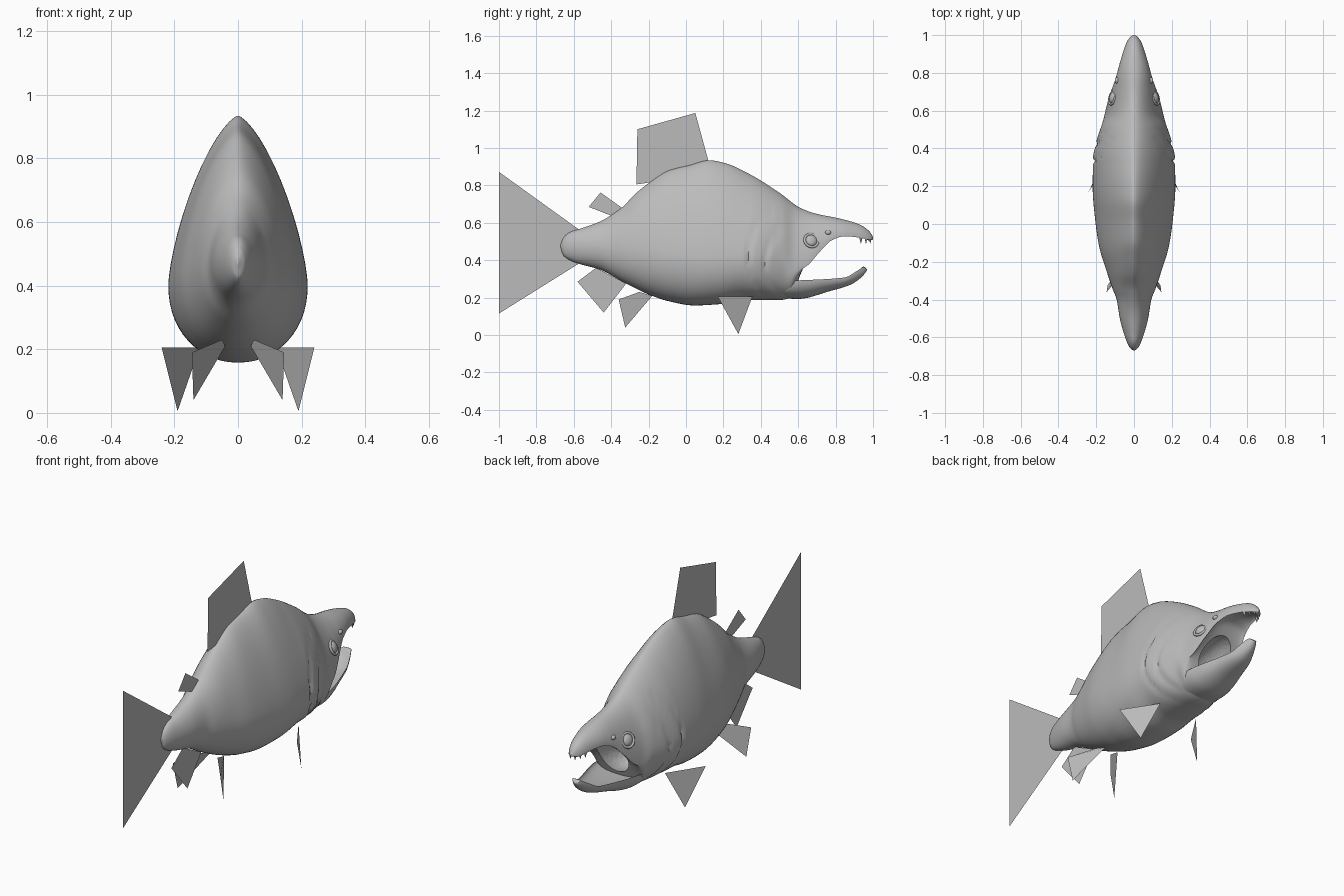
import bpy, bmesh, math
from mathutils import Vector

if "Cube" in bpy.data.objects:
    bpy.data.objects.remove(bpy.data.objects["Cube"])

grey = bpy.data.materials.new("plain grey")
grey.diffuse_color = (0.5, 0.5, 0.5, 1)
grey.use_nodes = True
grey.node_tree.nodes["Principled BSDF"].inputs["Base Color"].default_value = grey.diffuse_color


def finish(ob, smooth=True):
    ob.data.materials.clear()
    ob.data.materials.append(grey)
    bpy.ops.object.select_all(action='DESELECT')
    bpy.context.view_layer.objects.active = ob
    ob.select_set(True)
    if smooth:
        bpy.ops.object.shade_smooth_by_angle(angle=math.radians(50))
    return ob


def from_bmesh(name, bm):
    bmesh.ops.recalc_face_normals(bm, faces=bm.faces)
    me = bpy.data.meshes.new(name)
    bm.to_mesh(me)
    bm.free()
    ob = bpy.data.objects.new(name, me)
    bpy.context.collection.objects.link(ob)
    return ob


def curve(points):
    """Monotone smooth curve through (y, value) points."""
    ys, vs = zip(*points)
    n = len(ys)
    d = [(vs[i + 1] - vs[i]) / (ys[i + 1] - ys[i]) for i in range(n - 1)]
    m = [d[0]] + [2 * a * b / (a + b) if a * b > 0 else 0 for a, b in zip(d, d[1:])] + [d[-1]]

    def f(y):
        i = max(0, min(n - 2, sum(1 for k in ys if k <= y) - 1))
        h = ys[i + 1] - ys[i]
        t = max(0, min(1, (y - ys[i]) / h))
        return ((2*t**3 - 3*t*t + 1) * vs[i] + (t**3 - 2*t*t + t) * h * m[i]
                + (3*t*t - 2*t**3) * vs[i + 1] + (t**3 - t*t) * h * m[i + 1])
    return f


def loft(name, y0, y1, rows, top, mid, low, wide, n_up, n_low, shape=None):
    """Sections run from a widest line at mid, up to top and down to low."""
    seg = 56
    bm = bmesh.new()
    rings = []
    for r in range(rows + 1):
        y = y0 + (y1 - y0) * (1 - math.cos(math.pi * r / rows)) / 2
        ring = []
        for k in range(seg):
            a = 2 * math.pi * k / seg
            c, s = math.cos(a), math.sin(a)
            e = 2 / (n_up(y) if s >= 0 else n_low(y))
            x = wide(y) * math.copysign(abs(c) ** e, c) if abs(c) > 1e-6 else 0
            end = top(y) if s >= 0 else low(y)
            z = mid(y) + (end - mid(y)) * abs(s) ** e
            if shape:
                x *= shape(y, z)
            ring.append(bm.verts.new((x, y, z)))
        rings.append(ring)
    for a, b in zip(rings, rings[1:]):
        for k in range(seg):
            bm.faces.new((a[k], a[(k + 1) % seg], b[(k + 1) % seg], b[k]))
    bm.faces.new(rings[0])
    bm.faces.new(rings[-1])
    return from_bmesh(name, bm)


# Body and upper jaw outlines
top = curve([(-.67, .485), (-.655, .52), (-.62, .55), (-.57, .567), (-.46, .607), (-.345, .68),
             (-.265, .76), (-.195, .815), (-.09, .88), (.02, .908), (.125, .934), (.205, .92),
             (.34, .86), (.5, .76), (.61, .68), (.69, .65), (.82, .623), (.93, .59), (.98, .555), (1, .525)])
low = curve([(-.67, .465), (-.655, .425), (-.62, .40), (-.57, .38), (-.46, .35), (-.33, .28),
             (-.195, .215), (-.09, .18), (.045, .158), (.18, .165), (.31, .187), (.5, .187),
             (.56, .2), (.6, .29), (.64, .385), (.72, .48), (.78, .545), (.85, .56), (.93, .54), (.98, .505), (1, .51)])
mid = curve([(-.67, .475), (-.5, .47), (-.2, .43), (.1, .4), (.4, .41), (.52, .4), (.58, .34),
             (.64, .365), (.72, .45), (.78, .507), (.85, .528), (.93, .52), (.98, .51), (1, .518)])
wide = curve([(-.67, .004), (-.655, .022), (-.6, .047), (-.5, .075), (-.4, .092), (-.34, .115),
              (-.25, .145), (-.13, .182), (0, .203), (.2, .219), (.34, .216), (.45, .194), (.55, .163),
              (.66, .136), (.77, .098), (.87, .07), (.96, .04), (.99, .02), (1, .005)])
n_up = curve([(-.67, 2), (-.4, 1.8), (0, 1.45), (.3, 1.45), (.6, 1.65), (.8, 1.8), (1, 2)])
n_low = curve([(-.67, 2), (0, 2.15), (.5, 2.2), (1, 2)])


def gills(y, z):
    # Gill cover arcs pressed into the side of the head
    if y > .58:
        return 1
    g = 1
    for cy, cz, rad, depth in ((.62, .42, .285, .045), (.62, .385, .195, .04)):
        d = math.hypot(y - cy, z - cz) - rad
        if abs(z - cz) < rad * .85:
            g -= depth * math.exp(-(d / .011) ** 2)
            if d < 0:
                g += .03 * math.exp(d / .03)
    return g


body = loft("body", -.67, 1, 170, top, mid, low, wide, n_up, n_low, gills)

# Lower jaw, scooped on its upper side
j_rim = curve([(.46, .26), (.6, .292), (.715, .297), (.85, .308), (.915, .343), (.95, .362), (.968, .35)])
j_top = curve([(.46, .25), (.6, .255), (.715, .262), (.85, .283), (.915, .33), (.95, .366), (.968, .352)])
j_low = curve([(.46, .2), (.6, .193), (.77, .235), (.875, .267), (.94, .31), (.96, .335), (.968, .348)])
j_wide = curve([(.46, .12), (.58, .135), (.66, .122), (.77, .09), (.87, .06), (.93, .036), (.96, .018), (.968, .004)])
two = curve([(0, 2.2), (1, 2.2)])
jaw = loft("lower_jaw", .46, .968, 50, j_top, j_rim, j_low, j_wide, two, two)

# Throat hollow
bpy.ops.mesh.primitive_uv_sphere_add(segments=32, ring_count=20, location=(0, .61, .375),
                                     rotation=(math.radians(25), 0, 0))
throat = bpy.context.object
throat.name = "throat_cutter"
throat.scale = (.092, .19, .088)
for ob in (body, jaw):
    finish(ob)
    cut = ob.modifiers.new("throat", 'BOOLEAN')
    cut.operation, cut.object, cut.solver = 'DIFFERENCE', throat, 'EXACT'
    bpy.context.view_layer.objects.active = ob
    bpy.ops.object.modifier_apply(modifier=cut.name)
    finish(ob)
bpy.data.objects.remove(throat)


def side_x(y, z):
    t = min(1, abs(z - mid(y)) / (top(y) - mid(y)))
    return wide(y) * (1 - t ** n_up(y)) ** (1 / n_up(y))


def ball(name, loc, scale, rot=(0, 0, 0)):
    bpy.ops.mesh.primitive_uv_sphere_add(segments=24, ring_count=14, location=loc, rotation=rot)
    ob = bpy.context.object
    ob.name, ob.scale = name, scale
    return finish(ob)


def fin(name, points):
    bm = bmesh.new()
    bm.faces.new([bm.verts.new(p) for p in points])
    return finish(from_bmesh(name, bm), False)


for s, side in ((1, "right"), (-1, "left")):
    # Eye with raised lid ring, and nostril
    ex = side_x(.67, .505)
    turn = (0, math.radians(90 - 30), 0) if s > 0 else (0, math.radians(-60), 0)
    turn = Vector((s, .3, .45)).to_track_quat('Z', 'Y').to_euler()
    ball(side + "_eye", (s * (ex - .003), .67, .505), (.032, .032, .018), turn)
    bpy.ops.mesh.primitive_torus_add(major_radius=.037, minor_radius=.007, major_segments=32,
                                     minor_segments=10, location=(s * ex, .67, .505), rotation=turn)
    bpy.context.object.name = side + "_eyelid"
    finish(bpy.context.object)
    ball(side + "_nostril", (s * side_x(.76, .548), .76, .548), (.012, .016, .012))
    # Hooked front teeth
    for i, (y, x) in enumerate(((.985, .014), (.962, .03), (.935, .042))):
        bpy.ops.mesh.primitive_cone_add(vertices=10, radius1=.008, radius2=.001, depth=.03,
                                        location=(s * x, y, .505), rotation=(math.pi, 0, 0))
        bpy.context.object.name = f"{side}_tooth_{i + 1}"
        finish(bpy.context.object)
    # Paired fins
    fin(side + "_pectoral_fin", [(s * x, y, z) for x, y, z in
        ((.24, .17, .205), (.19, .28, .005), (.12, .355, .205))])
    fin(side + "_pelvic_fin", [(s * x, y, z) for x, y, z in
        ((.145, -.36, .19), (.14, -.325, .04), (.04, -.18, .21), (.05, -.25, .23))])

# Fins on the centre line
for name, outline in {
    "tail_fin": ((-1, .872), (-1, .115), (-.56, .39), (-.56, .555)),
    "dorsal_fin": ((-.26, 1.1), (.05, 1.187), (.12, .93), (-.1, .83), (-.265, .805)),
    "adipose_fin": ((-.457, .762), (-.335, .675), (-.38, .63), (-.52, .685)),
    "anal_fin": ((-.58, .285), (-.44, .12), (-.32, .275), (-.48, .36)),
}.items():
    fin(name, [(0, y, z) for y, z in outline])
